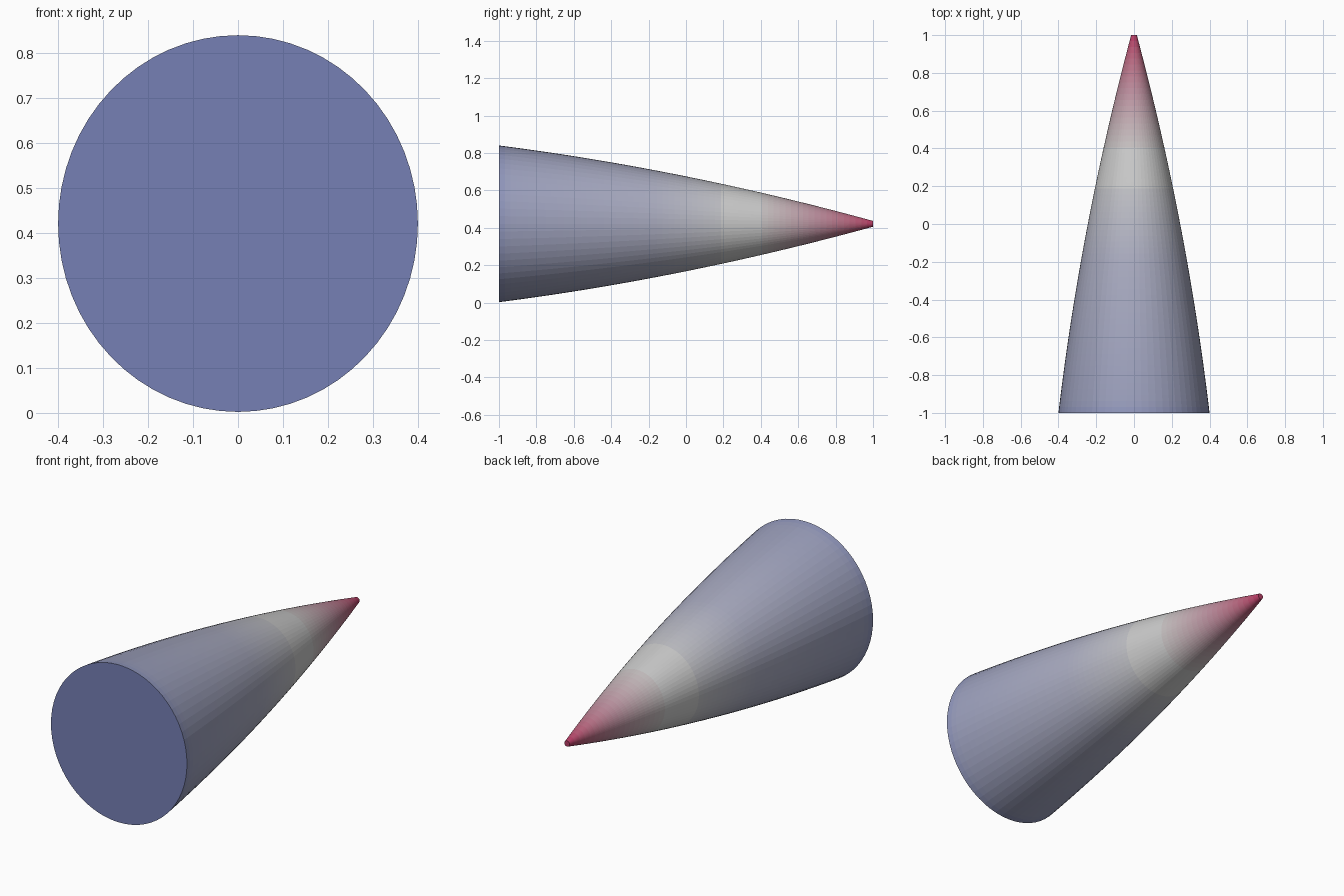
import bpy, bmesh, math

if "Cube" in bpy.data.objects:
    bpy.data.objects.remove(bpy.data.objects["Cube"])

SIDES, RINGS = 64, 64
CENTRE_Z = 0.421
BASE_BLUE = (0.18, 0.215, 0.46)

# Colour stops along the length: blue base, grey middle, red tip
STOPS = [(-1.0, (0.27, 0.30, 0.51)), (-0.94, (0.33, 0.35, 0.51)),
         (-0.2, (0.40, 0.41, 0.53)), (0.36, (0.59, 0.59, 0.58)),
         (0.7, (0.50, 0.27, 0.34)), (1.0, (0.47, 0.035, 0.12))]


def colour_at(y):
    for (y0, c0), (y1, c1) in zip(STOPS, STOPS[1:]):
        if y <= y1:
            t = (y - y0) / (y1 - y0)
            return tuple(a + (b - a) * t for a, b in zip(c0, c1))
    return STOPS[-1][1]


def radius(y):
    return 0.2445 - 0.1925 * y - 0.037 * y * y


def material(name, rgb):
    m = bpy.data.materials.new(name)
    m.diffuse_color = (*rgb, 1)
    m.use_nodes = True
    m.node_tree.nodes["Principled BSDF"].inputs["Base Color"].default_value = m.diffuse_color
    return m


mesh = bpy.data.meshes.new("tapered_cone")
cone = bpy.data.objects.new("tapered_cone", mesh)
bpy.context.collection.objects.link(cone)

# Slightly oval rings swept along y
bm = bmesh.new()
rings = []
for i in range(RINGS + 1):
    y = -1 + 2 * i / RINGS
    r = radius(y)
    rz = r * (1.047 - 0.02 * (y + 1) / 2)
    rings.append([bm.verts.new((r * math.cos(a), y, CENTRE_Z + rz * math.sin(a)))
                  for a in (2 * math.pi * k / SIDES for k in range(SIDES))])

# Side walls, coloured band by band
for i in range(RINGS):
    mesh.materials.append(material(f"band_{i}", colour_at(-1 + 2 * (i + 0.5) / RINGS)))
    for k in range(SIDES):
        n = (k + 1) % SIDES
        f = bm.faces.new((rings[i][k], rings[i][n], rings[i + 1][n], rings[i + 1][k]))
        f.material_index = i

# Flat base and tip caps
mesh.materials.append(material("base_blue", BASE_BLUE))
bm.faces.new(rings[0]).material_index = RINGS
bm.faces.new(rings[-1]).material_index = RINGS - 1
bmesh.ops.recalc_face_normals(bm, faces=bm.faces[:])
bm.to_mesh(mesh)
bm.free()
